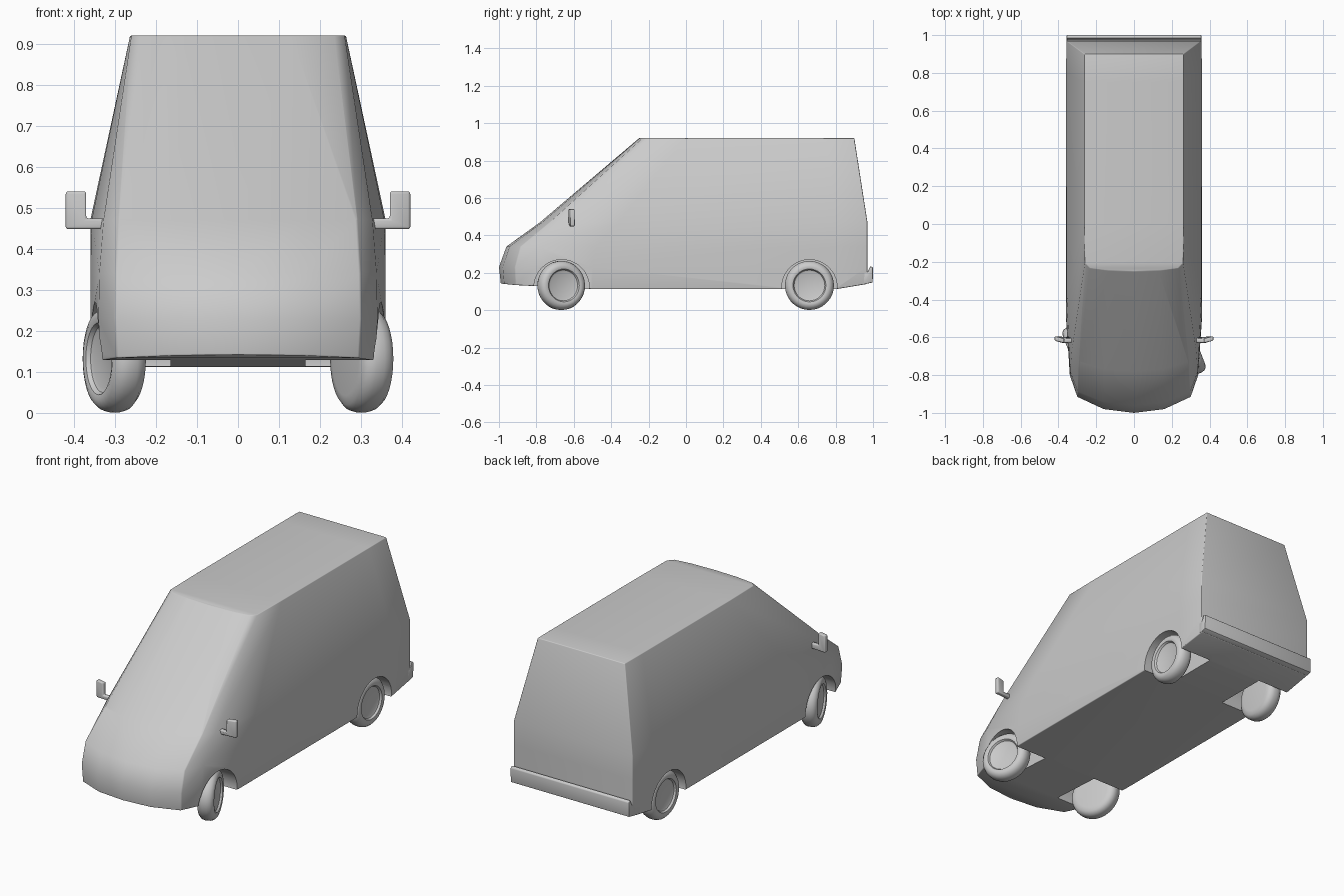
import bpy, bmesh, math
from mathutils import Matrix

if "Cube" in bpy.data.objects:
    bpy.data.objects.remove(bpy.data.objects["Cube"])


def finish(name, bm, bevel=0.0, segments=3, cutters=(), smooth=35):
    bmesh.ops.recalc_face_normals(bm, faces=bm.faces)
    me = bpy.data.meshes.new(name)
    bm.to_mesh(me)
    bm.free()
    ob = bpy.data.objects.new(name, me)
    bpy.context.collection.objects.link(ob)
    if bevel:
        m = ob.modifiers.new("bevel", "BEVEL")
        m.width, m.segments, m.limit_method = bevel, segments, "ANGLE"
        m.angle_limit = math.radians(36)
    for c in cutters:
        m = ob.modifiers.new("cut", "BOOLEAN")
        m.operation, m.object, m.solver = "DIFFERENCE", c, "EXACT"
    bpy.ops.object.select_all(action="DESELECT")
    ob.select_set(True)
    bpy.context.view_layer.objects.active = ob
    bpy.ops.object.convert(target="MESH")
    bpy.ops.object.shade_smooth_by_angle(angle=math.radians(smooth))
    return ob


def prism(points, axis, lo, hi):
    """Extrude a closed 2D outline along x (points are y,z) or y (points are x,z)."""
    bm = bmesh.new()
    put = (lambda p, t: (t, p[0], p[1])) if axis == "x" else (lambda p, t: (p[0], t, p[1]))
    a = [bm.verts.new(put(p, lo)) for p in points]
    b = [bm.verts.new(put(p, hi)) for p in points]
    bm.faces.new(a)
    bm.faces.new(b[::-1])
    for i in range(len(a)):
        j = (i + 1) % len(a)
        bm.faces.new((a[i], a[j], b[j], b[i]))
    return bm


# Wheel arch cutters
cutters = []
for side in (-1, 1):
    for y in (-0.665, 0.66):
        bm = bmesh.new()
        bmesh.ops.create_cone(bm, cap_ends=True, segments=40, radius1=0.148, radius2=0.148, depth=0.34,
                              matrix=Matrix.Translation((side * 0.335, y, 0.122)) @ Matrix.Rotation(math.pi / 2, 4, "Y"))
        c = finish("arch_cutter", bm)
        c.hide_render = True
        cutters.append(c)

# Body: half outlines from nose centre to rear corner, stacked by height
BOTTOM = [(0, -0.99, .142), (.16, -.972, .14), (.295, -.91, .134), (.335, -.80, .128),
          (.358, -.50, .112), (.358, .80, .112), (.355, .97, .14)]
LEVELS = [
    (0.23, [(0, -1.0), (.16, -.98), (.30, -.915), (.34, -.80), (.36, -.50), (.36, .80), (.357, .97)]),
    (0.34, [(0, -.96), (.16, -.943), (.298, -.885), (.338, -.78), (.36, -.48), (.36, .80), (.357, .97)]),
    (0.47, [(0, -.78), (.155, -.768), (.29, -.728), (.328, -.66), (.357, -.36), (.36, .80), (.357, .97)]),
    (0.92, [(0, -.25), (.13, -.246), (.235, -.232), (.26, -.205), (.263, 0.0), (.263, .75), (.262, .90)]),
]
rows = [BOTTOM] + [[(x, y, z) for x, y in pts] for z, pts in LEVELS]
bm = bmesh.new()
right = [[bm.verts.new(p) for p in row] for row in rows]
left = [[r[0]] + [bm.verts.new((-v.co.x, v.co.y, v.co.z)) for v in r[1:]] for r in right]
n = len(BOTTOM)
for i in range(len(rows) - 1):
    for s in (right, left):
        for k in range(n - 1):
            bm.faces.new((s[i][k], s[i][k + 1], s[i + 1][k + 1], s[i + 1][k]))
    bm.faces.new((right[i][-1], left[i][-1], left[i + 1][-1], right[i + 1][-1]))
for i in (0, -1):
    bm.faces.new((right[i][0], right[i][1], left[i][1]))
    for k in range(1, n - 1):
        bm.faces.new((right[i][k], right[i][k + 1], left[i][k + 1], left[i][k]))
finish("van_body", bm, bevel=0.014, cutters=cutters)
for c in cutters:
    bpy.data.objects.remove(c)

# Rear bumper
finish("rear_bumper", prism([(.95, .137), (.998, .148), (1.0, .228), (.985, .235), (.972, .205), (.95, .2)],
                            "x", -.357, .357), bevel=0.005, segments=2)

# Wheels: turned tyre and dished hub, front pair steered
PROFILE = [(0, .026), (.072, .026), (.082, .030), (.088, .040), (.100, .043), (.115, .038), (.126, .026),
           (.131, .010), (.131, -.012), (.126, -.028), (.112, -.040), (.09, -.043), (0, -.043)]
for label, y, steer in (("front", -.667, 21), ("rear", .66, 0)):
    for tag, side in (("left", -1), ("right", 1)):
        bm = bmesh.new()
        vs = [bm.verts.new((t * side, r, 0)) for r, t in PROFILE]
        es = [bm.edges.new(e) for e in zip(vs, vs[1:])]
        bmesh.ops.spin(bm, geom=vs + es, axis=(1, 0, 0), cent=(0, 0, 0), angle=2 * math.pi, steps=36)
        bmesh.ops.remove_doubles(bm, verts=bm.verts, dist=1e-4)
        bm.transform(Matrix.Translation((side * .302, y, .132)) @ Matrix.Rotation(math.radians(steer), 4, "Z"))
        finish(f"{label}_{tag}_wheel", bm)

# Door mirrors: bent arm with upright housing
for tag, side in (("left", -1), ("right", 1)):
    outline = [(.31, .448), (.42, .448), (.42, .54), (.37, .54), (.37, .474), (.31, .474)]
    bm = prism([(x * side, z) for x, z in outline], "y", -.012, .012)
    for v in bm.verts:
        x = abs(v.co.x)
        v.co.y += -.618 + (.012 if x > .4 else 0 if x > .35 else .004)
    finish(f"{tag}_mirror", bm, bevel=0.006)
